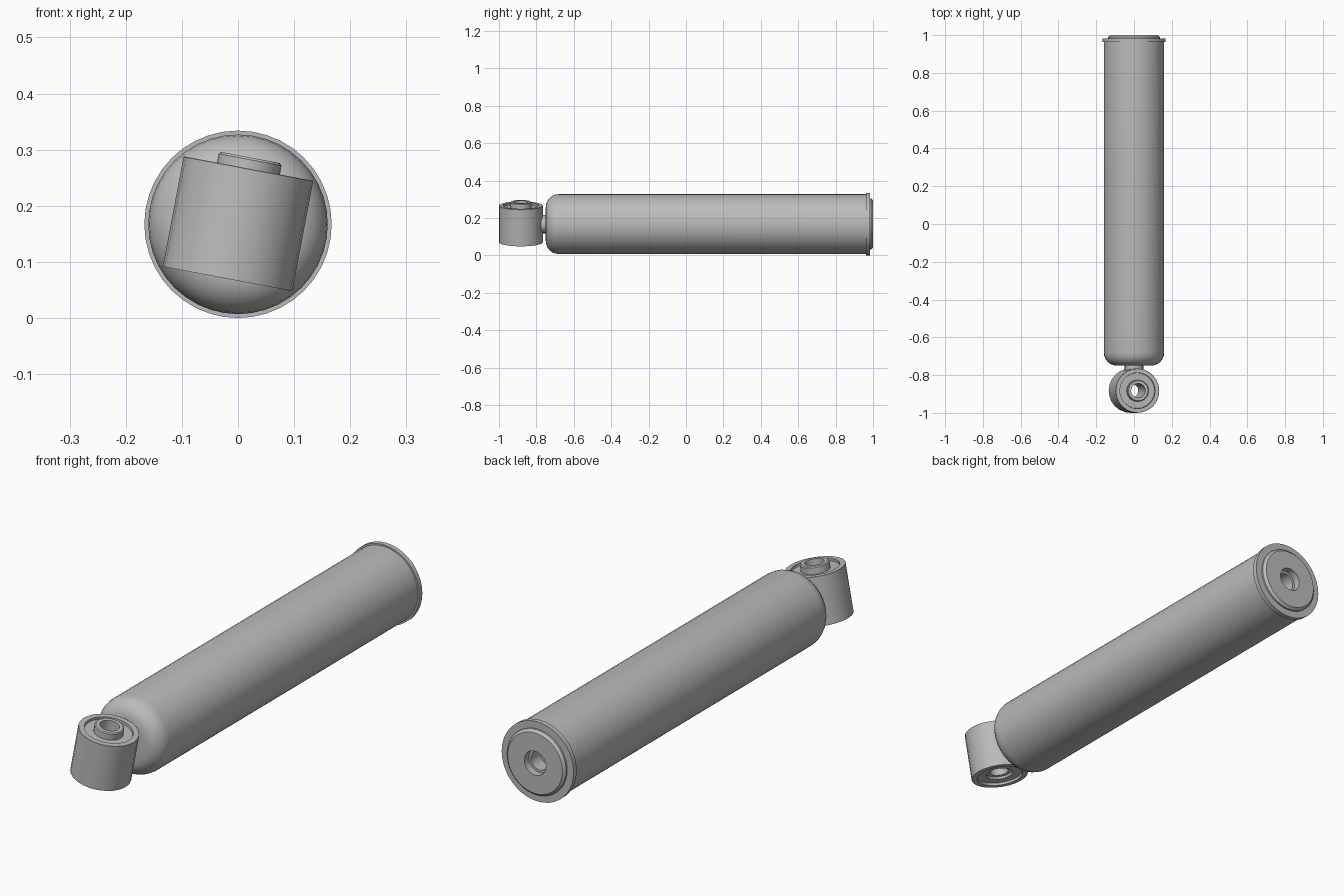
import bpy, bmesh
from math import pi, sin, cos, radians

if "Cube" in bpy.data.objects:
    bpy.data.objects.remove(bpy.data.objects["Cube"])

steel = bpy.data.materials.new("grey_steel")
steel.use_nodes = True
GREY = (0.5, 0.5, 0.5, 1)
steel.diffuse_color = GREY
steel.node_tree.nodes["Principled BSDF"].inputs["Base Color"].default_value = GREY

MID = 0.167  # height of the main axis


def lathe(name, profile, location, rotation, sides=32, closed=False):
    """Revolve (radius, height) points around the local z axis."""
    bm = bmesh.new()
    verts = [bm.verts.new((r, 0, h)) for r, h in profile]
    pairs = list(zip(verts, verts[1:]))
    if closed:
        pairs.append((verts[-1], verts[0]))
    edges = [bm.edges.new(p) for p in pairs]
    bmesh.ops.spin(bm, geom=verts + edges, cent=(0, 0, 0), axis=(0, 0, 1),
                   angle=2 * pi, steps=sides)
    bmesh.ops.remove_doubles(bm, verts=bm.verts, dist=0.0001)
    bmesh.ops.recalc_face_normals(bm, faces=bm.faces)
    mesh = bpy.data.meshes.new(name)
    bm.to_mesh(mesh)
    bm.free()
    mesh.materials.append(steel)
    obj = bpy.data.objects.new(name, mesh)
    bpy.context.collection.objects.link(obj)
    obj.location, obj.rotation_euler = location, rotation
    bpy.ops.object.select_all(action="DESELECT")
    obj.select_set(True)
    bpy.context.view_layer.objects.active = obj
    bpy.ops.object.shade_smooth_by_angle(angle=radians(30))
    return obj


def tube(name, outer, inner, low, high, bevel, **kw):
    """Hollow cylinder with a small outer bevel at the top."""
    pts = [(inner, low), (outer, low), (outer, high - bevel),
           (outer - bevel, high), (inner, high)]
    return lathe(name, pts, closed=True, **kw)


along = dict(location=(0, 0, MID), rotation=(-pi / 2, 0, 0))

# Main tube with a rounded front end
R, FILLET = 0.16, 0.07
corner = [(R - FILLET + FILLET * sin(a), -0.75 + FILLET * (1 - cos(a)))
          for a in (pi / 2 * i / 6 for i in range(7))]
lathe("main_tube", [(0, -0.75)] + corner + [(R, 0.967)], sides=40, **along)

# Rear cap with flange, raised boss and stepped blind hole
lathe("rear_cap", [(0.15, 0.963), (0.167, 0.963), (0.167, 0.983), (0.137, 0.983),
                   (0.137, 0.99), (0.127, 1.0), (0.05, 1.0), (0.05, 0.97),
                   (0.04, 0.97), (0.04, 0.91), (0, 0.91)], sides=40, **along)

# Short neck joining the eye to the tube
lathe("neck", [(0, -0.785), (0.049, -0.785), (0.049, -0.74), (0, -0.74)],
      sides=24, **along)

# Mounting eye, bushing and sleeve on the tilted cross axis
eye = dict(location=(0, -0.8825, MID + 0.001), rotation=(0, radians(10.7), 0), sides=24)
tube("mounting_eye", 0.1175, 0.095, -0.1, 0.1, 0.001, **eye)
tube("bushing", 0.0955, 0.055, -0.09, 0.09, 0.002, **eye)
tube("sleeve", 0.057, 0.038, -0.08, 0.12, 0.004, **eye)
